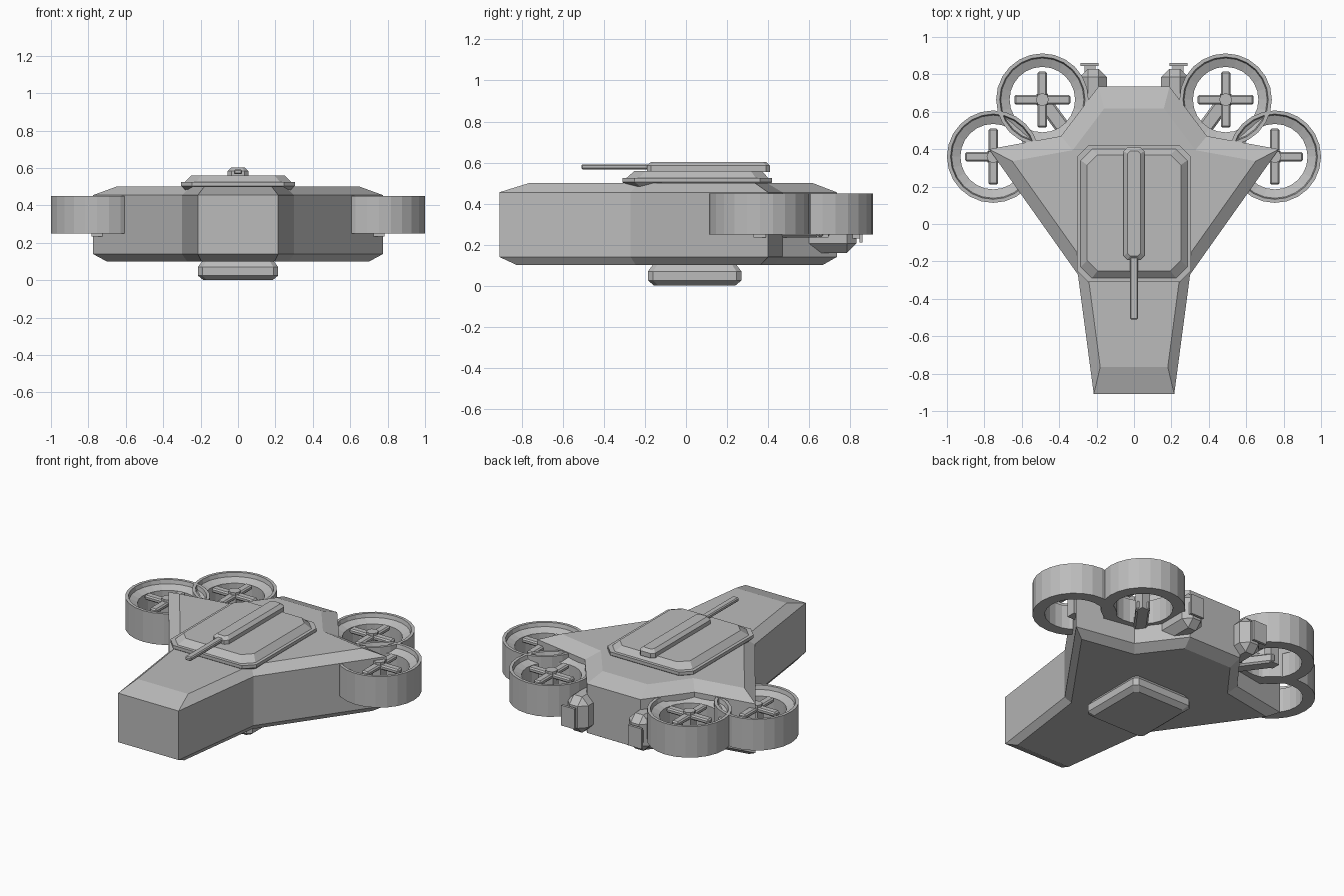
import bpy
import bmesh
import math
from mathutils import Matrix, Vector

if "Cube" in bpy.data.objects:
    bpy.data.objects.remove(bpy.data.objects["Cube"], do_unlink=True)

grey = bpy.data.materials.new("hull grey")
grey.use_nodes = True
grey.diffuse_color = (0.5, 0.5, 0.5, 1)
grey.node_tree.nodes["Principled BSDF"].inputs["Base Color"].default_value = (0.5, 0.5, 0.5, 1)


def add_object(name, bm):
    bmesh.ops.recalc_face_normals(bm, faces=bm.faces)
    mesh = bpy.data.meshes.new(name)
    bm.to_mesh(mesh)
    bm.free()
    mesh.materials.append(grey)
    obj = bpy.data.objects.new(name, mesh)
    bpy.context.scene.collection.objects.link(obj)
    return obj


def loft(name, rings, closed=False):
    """Skin a list of equal-length point rings; cap the ends or join them."""
    bm = bmesh.new()
    loops = [[bm.verts.new(p) for p in ring] for ring in rings]
    pairs = list(zip(loops, loops[1:]))
    if closed:
        pairs.append((loops[-1], loops[0]))
    else:
        bm.faces.new(loops[0])
        bm.faces.new(loops[-1])
    n = len(loops[0])
    for a, b in pairs:
        for i in range(n):
            j = (i + 1) % n
            bm.faces.new((a[i], a[j], b[j], b[i]))
    return add_object(name, bm)


def slab_ring(hx, y0, y1, z, cut):
    """Rectangle with cut corners at height z."""
    half = [(hx - cut, y0), (hx, y0 + cut), (hx, y1 - cut), (hx - cut, y1)]
    full = half + [(-x, y) for x, y in reversed(half)]
    return [(x, y, z) for x, y in full]


def box(name, center, size, bevel=0.0, angle=0.0):
    bm = bmesh.new()
    matrix = Matrix.Translation(center) @ Matrix.Rotation(angle, 4, "Z") @ Matrix.Diagonal((*size, 1))
    bmesh.ops.create_cube(bm, size=1, matrix=matrix)
    if bevel:
        bmesh.ops.bevel(bm, geom=bm.edges[:], offset=bevel, segments=1, affect="EDGES")
    return add_object(name, bm)


def circle(r, z, center, n):
    return [(center[0] + r * math.cos(2 * math.pi * i / n),
             center[1] + r * math.sin(2 * math.pi * i / n), z) for i in range(n)]


# Hull: winged outline with chamfered top and bottom
side = [(0.215, -0.91), (0.30, -0.27), (0.775, 0.40), (0.39, 0.47), (0.19, 0.735)]
outline = side + [(-x, y) for x, y in reversed(side)]
loft("hull", [[(x * s, y * s, z) for x, y in outline]
              for s, z in ((0.905, 0.10), (1, 0.14), (1, 0.455), (0.84, 0.50))])

# Roof plates
loft("roof_plate_lower", [slab_ring(0.28, -0.28, 0.395, 0.48, 0.06),
                          slab_ring(0.305, -0.31, 0.42, 0.505, 0.06),
                          slab_ring(0.305, -0.31, 0.42, 0.525, 0.06)])
loft("roof_plate_upper", [slab_ring(0.285, -0.29, 0.40, 0.525, 0.06),
                          slab_ring(0.25, -0.25, 0.37, 0.56, 0.055)])

# Roof gun
loft("gun_housing", [slab_ring(0.055, -0.19, 0.41, 0.555, 0.02),
                     slab_ring(0.055, -0.19, 0.41, 0.585, 0.02),
                     slab_ring(0.035, -0.17, 0.39, 0.603, 0.015)])
box("gun_barrel", (0, -0.33, 0.579), (0.042, 0.36, 0.025), 0.006)

# Belly pad
loft("belly_pad", [slab_ring(0.185, -0.155, 0.24, 0.0, 0.02),
                   slab_ring(0.215, -0.185, 0.27, 0.025, 0.025),
                   slab_ring(0.215, -0.185, 0.27, 0.07, 0.025),
                   slab_ring(0.185, -0.155, 0.24, 0.11, 0.02)])

for label, s in (("left", 1), ("right", -1)):
    # Lift fans: duct, motor, hub and crossed blades
    for place, x, y in (("rear", 0.49, 0.665), ("front", 0.753, 0.36)):
        name = label + "_" + place
        c = (s * x, y)
        profile = [(0.247, 0.25), (0.247, 0.45), (0.228, 0.45), (0.222, 0.425),
                   (0.175, 0.405), (0.175, 0.25)]
        loft(name + "_duct", [circle(r, z, c, 24) for r, z in profile], closed=True)
        box(name + "_motor", (*c, 0.32), (0.06, 0.06, 0.17))
        loft(name + "_hub", [circle(0.035, z, c, 8) for z in (0.38, 0.44)])
        for k, turn in enumerate((0, math.pi / 2)):
            box(name + "_blades_%d" % (k + 1), (*c, 0.41), (0.30, 0.05, 0.03), 0.008, turn)

    # Arm carrying the rear fan motor
    start, end = Vector((s * 0.34, 0.46)), Vector((s * 0.49, 0.665))
    mid, run = (start + end) / 2, end - start
    box(label + "_fan_arm", (mid.x, mid.y, 0.265), (run.length + 0.04, 0.08, 0.06),
        0.01, math.atan2(run.y, run.x))

    # Thruster pods with a nozzle plate behind
    box(label + "_thruster_pod", (s * 0.218, 0.69, 0.275), (0.148, 0.28, 0.23), 0.045)
    box(label + "_nozzle_neck", (s * 0.235, 0.83, 0.27), (0.06, 0.04, 0.08))
    box(label + "_nozzle_plate", (s * 0.237, 0.853, 0.275), (0.096, 0.016, 0.13))
